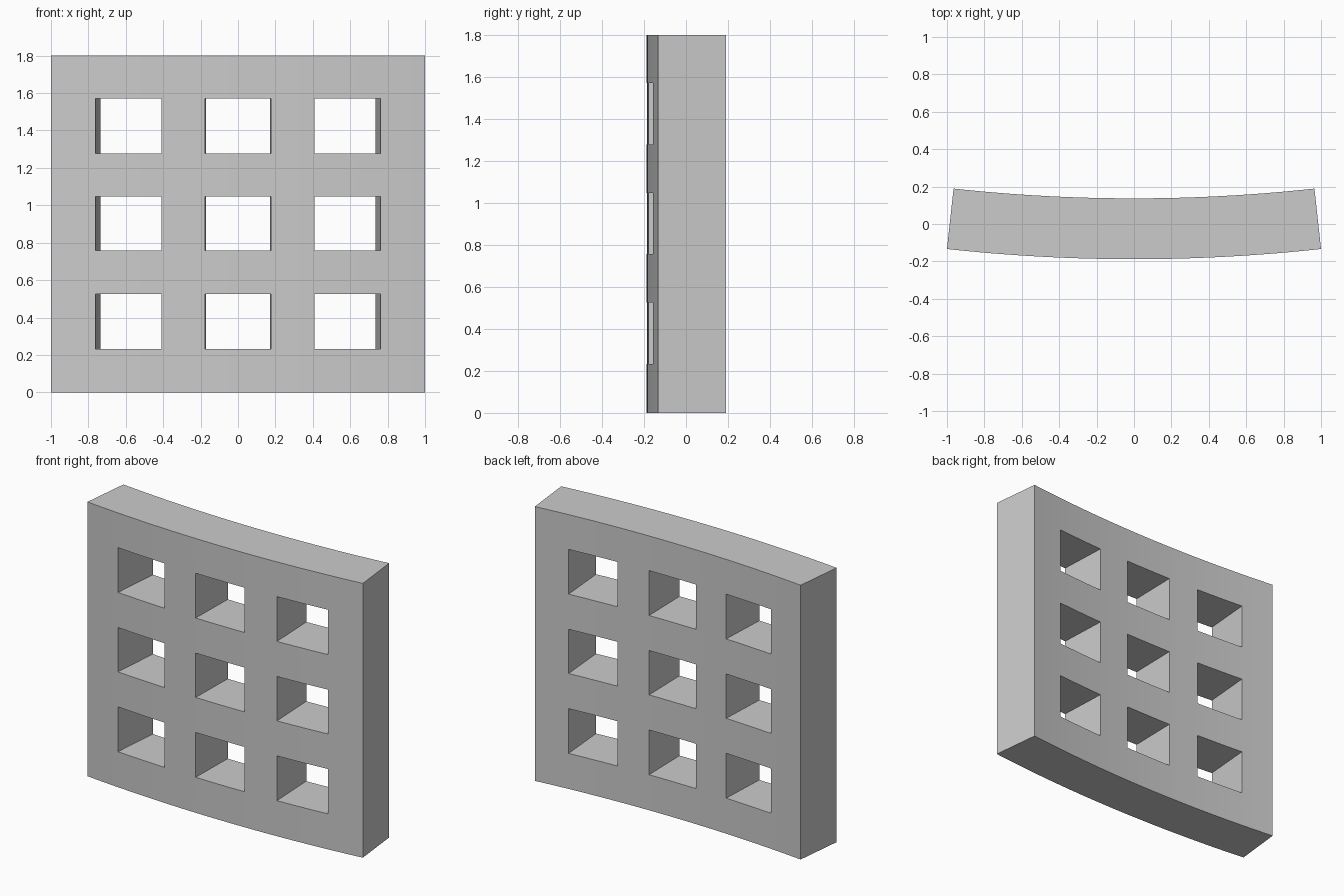
import bpy, bmesh, math

if "Cube" in bpy.data.objects:
    bpy.data.objects.remove(bpy.data.objects["Cube"])

# Curved panel dimensions (arc centre lies behind the panel)
R_OUT, R_IN = 9.23, 8.905
Y_CENTRE = R_OUT - 0.188
HEIGHT = 1.80
HOLES_X = [(-0.762, -0.408), (-0.177, 0.177), (0.408, 0.762)]
HOLES_Z = [(0.233, 0.527), (0.757, 1.048), (1.278, 1.572)]

grey = bpy.data.materials.new("concrete grey")
grey.diffuse_color = (0.6, 0.6, 0.6, 1)
grey.use_nodes = True
grey.node_tree.nodes["Principled BSDF"].inputs["Base Color"].default_value = grey.diffuse_color

# Angular stations: hole edges, with each span subdivided along the arc
edges = [-1.0] + [x for h in HOLES_X for x in h] + [1.0]
angles, is_gap_x = [], []
for i in range(len(edges) - 1):
    a, b = (math.asin(e / R_OUT) for e in edges[i:i + 2])
    for k in range(4):
        angles.append(a + (b - a) * k / 4)
        is_gap_x.append(i % 2 == 1)
angles.append(math.asin(1.0 / R_OUT))
levels = [0.0] + [z for h in HOLES_Z for z in h] + [HEIGHT]
nx, nz = len(angles) - 1, len(levels) - 1


def solid(i, j):
    """True where the wall has material, False in an opening or outside."""
    if not (0 <= i < nx and 0 <= j < nz):
        return False
    return not (is_gap_x[i] and j % 2 == 1)


bm = bmesh.new()
grid = {}


def vert(side, i, j):
    if (side, i, j) not in grid:
        r = (R_OUT, R_IN)[side]
        grid[side, i, j] = bm.verts.new(
            (r * math.sin(angles[i]), Y_CENTRE - r * math.cos(angles[i]), levels[j]))
    return grid[side, i, j]


def wall(p, q):
    """Face through the thickness, along one cell border."""
    bm.faces.new([vert(0, *p), vert(0, *q), vert(1, *q), vert(1, *p)])


for i in range(nx):
    for j in range(nz):
        if not solid(i, j):
            continue
        corners = [(i, j), (i + 1, j), (i + 1, j + 1), (i, j + 1)]
        # Front and back skins
        bm.faces.new([vert(0, *c) for c in corners])
        bm.faces.new([vert(1, *c) for c in reversed(corners)])
        # Outer rim and opening sides
        neighbours = [(i, j - 1), (i + 1, j), (i, j + 1), (i - 1, j)]
        for k, n in enumerate(neighbours):
            if not solid(*n):
                wall(corners[(k + 1) % 4], corners[k])

bmesh.ops.recalc_face_normals(bm, faces=bm.faces)
mesh = bpy.data.meshes.new("curved_window_wall")
bm.to_mesh(mesh)
bm.free()
mesh.materials.append(grey)
wall_obj = bpy.data.objects.new("curved_window_wall", mesh)
bpy.context.collection.objects.link(wall_obj)
bpy.context.view_layer.objects.active = wall_obj
wall_obj.select_set(True)
bpy.ops.object.shade_smooth_by_angle(angle=math.radians(30))
